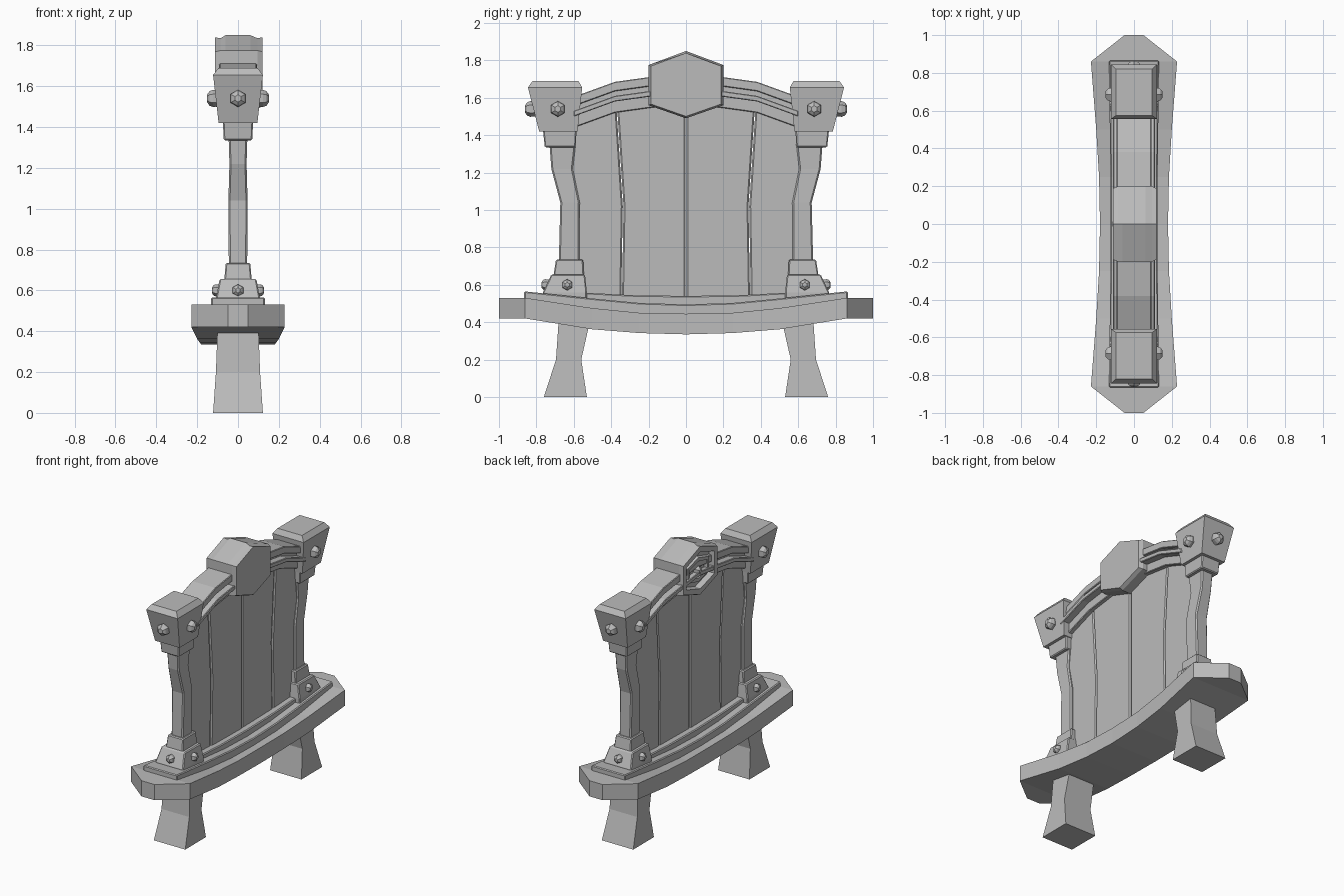
import bpy, bmesh, math
from mathutils import Vector

cube = bpy.data.objects.get("Cube")
if cube:
    bpy.data.objects.remove(cube, do_unlink=True)

grey = bpy.data.materials.new("stone grey")
grey.use_nodes = True
COLOUR = (0.5, 0.5, 0.5, 1)
grey.diffuse_color = COLOUR
grey.node_tree.nodes["Principled BSDF"].inputs["Base Color"].default_value = COLOUR


def finish(name, bm, bevel=0):
    bmesh.ops.recalc_face_normals(bm, faces=bm.faces)
    mesh = bpy.data.meshes.new(name)
    bm.to_mesh(mesh)
    bm.free()
    mesh.materials.append(grey)
    obj = bpy.data.objects.new(name, mesh)
    bpy.context.collection.objects.link(obj)
    if bevel:
        mod = obj.modifiers.new("worn edges", "BEVEL")
        mod.width, mod.segments = bevel, 1
    return obj


def loft_mesh(rings):
    """Bridge equal-length rings of points and cap both ends."""
    bm = bmesh.new()
    loops = [[bm.verts.new(p) for p in ring] for ring in rings]
    n = len(loops[0])
    for a, b in zip(loops, loops[1:]):
        for i in range(n):
            j = (i + 1) % n
            bm.faces.new((a[i], a[j], b[j], b[i]))
    bm.faces.new(loops[0])
    bm.faces.new(loops[-1])
    return bm


def loft(name, rings, bevel=0):
    return finish(name, loft_mesh(rings), bevel)


def tower(name, side, levels, bevel=0):
    """Stack of rectangles: (z, half width x, inner y, outer y)."""
    loft(name, [[(-w, side * a, z), (w, side * a, z), (w, side * b, z), (-w, side * b, z)]
                for z, w, a, b in levels], bevel)


def beam(name, stations, bevel=0):
    """Symmetric beam along y: (y, half width, bottom z, top z), from centre outward."""
    full = [(-y, w, lo, hi) for y, w, lo, hi in reversed(stations[1:])] + stations
    loft(name, [[(-w, y, lo), (w, y, lo), (w, y, hi), (-w, y, hi)]
                for y, w, lo, hi in full], bevel)


def bolt(name, centre, axis, r):
    """Six-sided domed stud."""
    axis = Vector(axis)
    side = axis.cross(Vector((0, 0, 1)))
    rings = []
    for depth, scale in ((-0.8, 0.9), (0.25, 1), (0.65, 0.85), (0.95, 0.42)):
        rings.append([Vector(centre) + axis * depth * r
                      + (side * math.sin(k * math.pi / 3) + Vector((0, 0, math.cos(k * math.pi / 3)))) * r * scale
                      for k in range(6)])
    loft(name, rings)


# Sagging base slab with pointed ends, and the two rails on it
beam("base_slab", [(0, 0.18, 0.335, 0.445), (0.25, 0.185, 0.342, 0.45), (0.5, 0.2, 0.362, 0.475),
                   (0.86, 0.228, 0.42, 0.53), (1, 0.05, 0.42, 0.53)])
beam("lower_rail", [(0, 0.125, 0.42, 0.495), (0.25, 0.125, 0.42, 0.503), (0.5, 0.128, 0.44, 0.527),
                    (0.865, 0.132, 0.48, 0.565)], 0.006)
beam("upper_rail", [(0, 0.075, 0.46, 0.54), (0.3, 0.075, 0.46, 0.545), (0.58, 0.075, 0.47, 0.56)], 0.006)

# Legs, posts and their blocks at both ends
for side, end in ((-1, "right"), (1, "left")):
    tower(end + "_leg", side, [(0, 0.122, 0.53, 0.76), (0.2, 0.108, 0.56, 0.695), (0.42, 0.1, 0.51, 0.68)])
    tower(end + "_post_foot", side, [(0.5, 0.11, 0.53, 0.77), (0.56, 0.108, 0.53, 0.765),
                                     (0.655, 0.09, 0.54, 0.72)], 0.006)
    tower(end + "_lower_collar", side, [(0.64, 0.068, 0.545, 0.71), (0.735, 0.06, 0.55, 0.695)], 0.006)
    tower(end + "_post", side, [(0.72, 0.045, 0.57, 0.68), (1.04, 0.047, 0.568, 0.672),
                                (1.22, 0.042, 0.605, 0.72), (1.35, 0.046, 0.59, 0.73)], 0.008)
    tower(end + "_upper_collar", side, [(1.335, 0.07, 0.59, 0.755), (1.43, 0.074, 0.585, 0.765)], 0.006)
    tower(end + "_post_cap", side, [(1.42, 0.095, 0.58, 0.785), (1.655, 0.122, 0.555, 0.845),
                                    (1.69, 0.095, 0.575, 0.82)])
    bolt(end + "_cap_end_bolt", (0, side * 0.822, 1.54), (0, side, 0), 0.042)
    bolt(end + "_foot_end_bolt", (0, side * 0.745, 0.6), (0, side, 0), 0.03)
    for x in (-1, 1):
        bolt(end + "_cap_side_bolt", (x * 0.112, side * 0.685, 1.54), (x, 0, 0), 0.042)
        bolt(end + "_foot_side_bolt", (x * 0.1, side * 0.635, 0.6), (x, 0, 0), 0.03)

# Four upright back planks, spreading slightly towards the top
for i, (lo, hi) in enumerate(((-0.62, -0.35), (-0.35, 0), (0, 0.35), (0.35, 0.62))):
    rings = []
    for z, spread in ((0.5, 0.985), (1.02, 0.96), (1.56, 1.06)):
        a, b = (y * spread if abs(y) < 0.5 else y for y in (lo, hi))
        t = 0.03 + 0.003 * (i % 2)
        rings.append([(-t, a + 0.002, z), (t, a + 0.002, z), (t, b - 0.002, z), (-t, b - 0.002, z)])
    loft("back_plank", rings, 0.008)

# Arched top rail with stepped mouldings
ARCH = ((0, 1.735), (0.2, 1.71), (0.38, 1.685), (0.6, 1.605))
for name, w, top, bottom in (("arch_core", 0.06, 0.02, 0.165), ("arch_cover", 0.092, 0, 0.05),
                             ("arch_rib", 0.11, 0.075, 0.105)):
    beam(name, [(y, w, z - bottom, z - top) for y, z in ARCH], 0.004)

# Hexagonal crest block, plain on one face and recessed on the other
def hexagon(x, s, drop=0):
    pts = ((0, 1.85 - drop), (0.2, 1.775), (0.2, 1.56), (0, 1.49), (-0.2, 1.56), (-0.2, 1.775))
    return [(x, y * s, 1.665 + (z - 1.665) * s) for y, z in pts]


crest = loft_mesh([hexagon(-0.112, 0.94), hexagon(-0.085, 1, 0.015), hexagon(-0.06, 1),
                   hexagon(0.06, 1), hexagon(0.095, 1, 0.015), hexagon(0.12, 0.94)])
crest.normal_update()
bmesh.ops.recalc_face_normals(crest, faces=crest.faces)
back = min(crest.faces, key=lambda f: f.calc_center_median().x)
for thickness, depth in ((0.04, 0), (0.006, -0.04), (0.035, 0), (0.004, 0.025), (0.025, 0), (0.01, -0.02)):
    bmesh.ops.inset_individual(crest, faces=[back], thickness=thickness, depth=depth)
finish("crest_block", crest)
bolt("crest_stud", (-0.085, 0, 1.665), (-1, 0, 0), 0.03)
